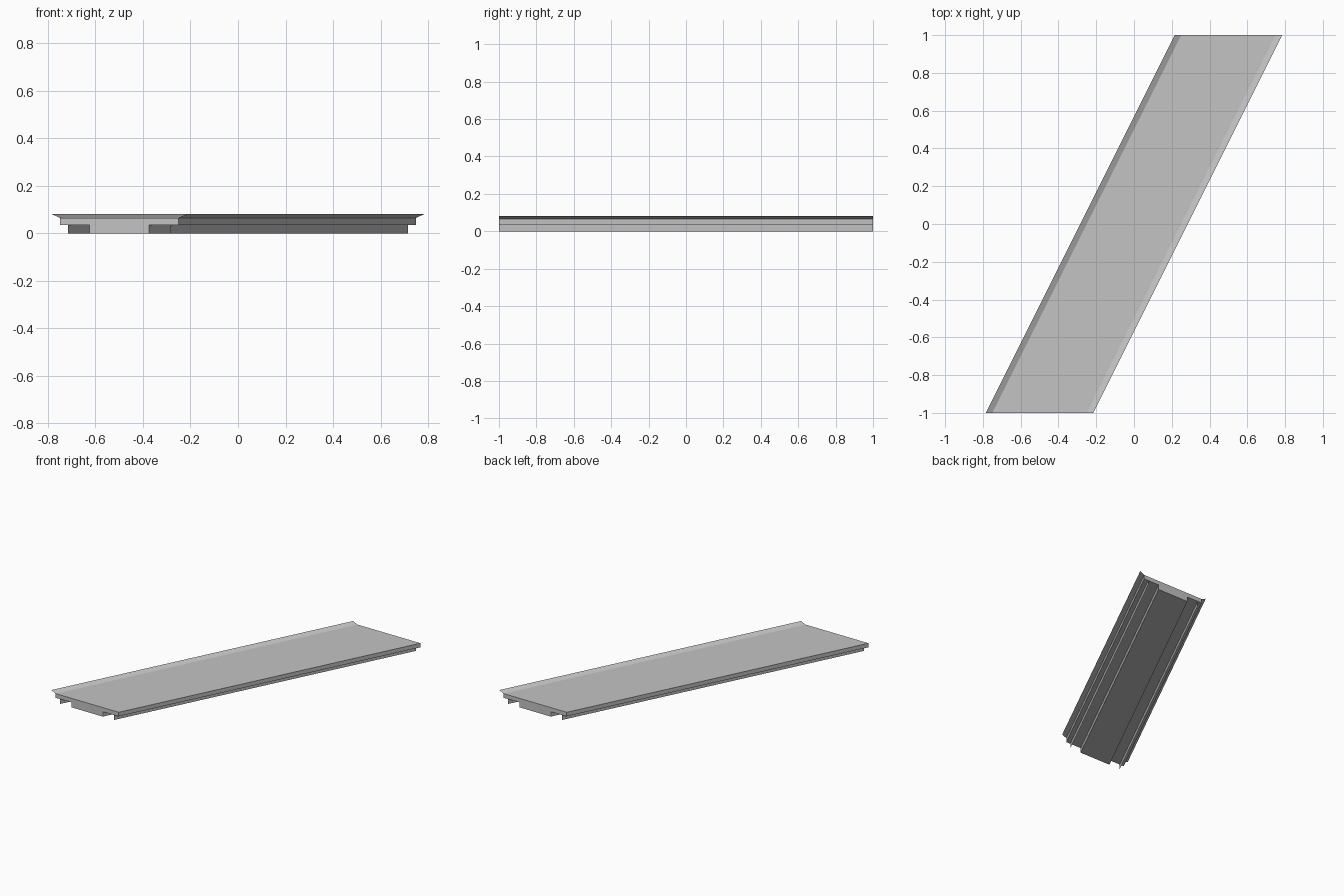
import bpy
import bmesh

cube = bpy.data.objects.get("Cube")
if cube:
    bpy.data.objects.remove(cube, do_unlink=True)

# Single plain grey material
GREY = (0.55, 0.55, 0.55, 1)
grey = bpy.data.materials.new("plain grey")
grey.use_nodes = True
grey.diffuse_color = GREY
grey.node_tree.nodes["Principled BSDF"].inputs["Base Color"].default_value = GREY

HALF_LENGTH = 1.0
HALF_SHIFT = 0.5  # sideways skew of each end
SLAB, BEAM, RIB, LIP = 0.25, 0.125, 0.215, 0.285  # half widths
UNDERSIDE, DECK, TOP = 0.035, 0.065, 0.081        # heights


def skewed_extrusion(name, profile, closed=False):
    """Sweep an x-z profile along the skewed length of the deck."""
    bm = bmesh.new()
    front = [bm.verts.new((x - HALF_SHIFT, -HALF_LENGTH, z)) for x, z in profile]
    back = [bm.verts.new((x + HALF_SHIFT, HALF_LENGTH, z)) for x, z in profile]
    count = len(profile)
    for i in range(count if closed else count - 1):
        j = (i + 1) % count
        bm.faces.new((front[i], front[j], back[j], back[i]))
    if closed:
        bm.faces.new(front[::-1])
        bm.faces.new(back)
    mesh = bpy.data.meshes.new(name)
    bm.to_mesh(mesh)
    bm.free()
    mesh.materials.append(grey)
    obj = bpy.data.objects.new(name, mesh)
    bpy.context.collection.objects.link(obj)
    return obj


# Deck slab with the wide centre beam below it
skewed_extrusion("deck_and_beam", [
    (-SLAB, DECK), (SLAB, DECK), (SLAB, UNDERSIDE), (BEAM, UNDERSIDE),
    (BEAM, 0), (-BEAM, 0), (-BEAM, UNDERSIDE), (-SLAB, UNDERSIDE)], closed=True)

# Thin flared lips and thin hanging ribs along both long edges
for side, s in (("right", -1), ("left", 1)):
    lip = sorted([(s * SLAB, DECK), (s * LIP, TOP)])
    skewed_extrusion(side + "_flared_lip", lip)
    rib = [(s * RIB, UNDERSIDE), (s * RIB, 0)]
    skewed_extrusion(side + "_hanging_rib", rib if s > 0 else rib[::-1])
